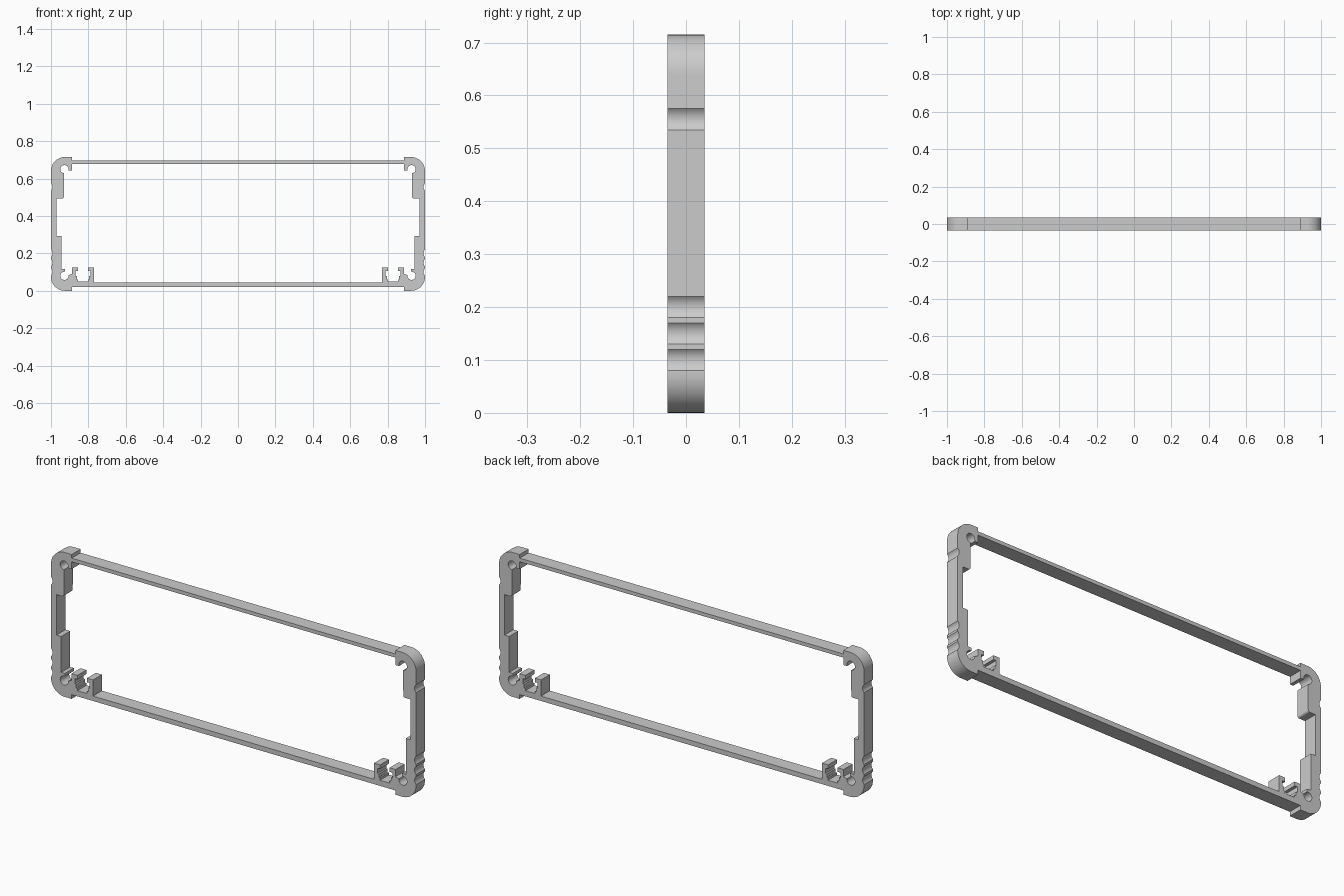
import bpy
import bmesh
from math import cos, sin, radians

TOP = 0.715
DEPTH = 0.07
SIDE = 1.0


def arc(cx, cz, radius, start, end, steps):
    """Points along a circular arc, angles in degrees."""
    angles = [radians(start + (end - start) * i / steps) for i in range(steps + 1)]
    return [(cx + radius * cos(a), cz + radius * sin(a)) for a in angles]


def grip_groove(z):
    """Shallow concave groove in the outer side wall, running downwards."""
    return arc(SIDE + 0.021, z, 0.029, 136.4, 223.6, 10)


def outer_contour():
    """Top rail, rounded corners, grooved side wall and bottom rail."""
    corner, step, inset = 0.075, 0.887, 0.018
    points = [(0, TOP - inset), (step, TOP - inset), (step, TOP)]
    points += arc(SIDE - corner, TOP - corner, corner, 90, 0, 12)
    for z in (0.555, 0.2, 0.15, 0.1):
        points += grip_groove(z)
    points += arc(SIDE - corner, corner, corner, 0, -90, 12)
    points += [(step, 0), (step, 0.021), (0, 0.021)]
    return points


def slot_channel(floor):
    """Symmetrical slot with hooked lips and small ledges."""
    centre, lip_top, lip_under = 0.829, 0.125, 0.105
    half = [(0.059, lip_top), (0.026, lip_top), (0.026, lip_under),
            (0.041, lip_under), (0.041, 0.078), (0.033, 0.078),
            (0.033, 0.06), (0.026, 0.06), (0.026, floor + 0.004)]
    inner_side = [(centre - x, z) for x, z in half]
    outer_side = [(centre + x, z) for x, z in reversed(half)]
    return [(centre - 0.059, floor)] + inner_side + outer_side


def inner_contour():
    """Slot, screw channels and stepped wall pads, running upwards."""
    floor, screw_x, screw_r = 0.045, 0.928, 0.022
    points = [(0, floor)] + slot_channel(floor)
    # Lower screw channel, open towards the inside
    points += [(0.888, 0.09)]
    points += arc(screw_x, 0.08, screw_r, 170, 460, 20)
    # Wall pads with a thin recess between them
    points += [(0.924, 0.116), (0.944, 0.116), (0.944, 0.294),
               (0.97, 0.294), (0.97, 0.494)]
    points += arc(0.94, 0.504, 0.01, 270, 180, 4)
    # Upper screw channel and its lip
    points += arc(screw_x, 0.65, screw_r, -85, 180, 20)
    points += [(0.906, 0.642), (0.888, 0.642), (0.888, 0.679), (0, 0.679)]
    return points


def extrude_half(name, outline, material):
    """Extrude a half outline through the depth and mirror it across x."""
    bm = bmesh.new()
    front = bm.faces.new([bm.verts.new((x, -DEPTH / 2, z)) for x, z in outline])
    grown = bmesh.ops.extrude_face_region(bm, geom=[front], use_keep_orig=True)
    moved = [v for v in grown["geom"] if isinstance(v, bmesh.types.BMVert)]
    bmesh.ops.translate(bm, verts=moved, vec=(0, DEPTH, 0))
    # Open the rail ends so both halves join into one continuous ring
    ends = [f for f in bm.faces if all(abs(v.co.x) < 1e-5 for v in f.verts)]
    bmesh.ops.delete(bm, geom=ends, context="FACES_ONLY")
    loose = [e for e in bm.edges if not e.link_faces]
    bmesh.ops.delete(bm, geom=loose, context="EDGES")
    bmesh.ops.recalc_face_normals(bm, faces=bm.faces)
    if max(bm.faces, key=lambda f: f.calc_center_median().x).normal.x < 0:
        bmesh.ops.reverse_faces(bm, faces=bm.faces)

    mesh = bpy.data.meshes.new(name)
    bm.to_mesh(mesh)
    bm.free()
    mesh.materials.append(material)
    obj = bpy.data.objects.new(name, mesh)
    bpy.context.collection.objects.link(obj)

    bpy.ops.object.select_all(action="DESELECT")
    obj.select_set(True)
    bpy.context.view_layer.objects.active = obj
    bpy.ops.object.shade_smooth_by_angle(angle=radians(30))
    mirror = obj.modifiers.new("Mirror", "MIRROR")
    mirror.use_axis[0] = True
    mirror.use_clip = True
    return obj


def flat_material(name, colour):
    mat = bpy.data.materials.new(name)
    mat.use_nodes = True
    mat.diffuse_color = colour
    for node in mat.node_tree.nodes:
        if node.type == "BSDF_PRINCIPLED":
            node.inputs["Base Color"].default_value = colour
    return mat


default_cube = bpy.data.objects.get("Cube")
if default_cube:
    bpy.data.objects.remove(default_cube, do_unlink=True)

# Continuous case frame with corner posts, rails, slots and screw channels
grey = flat_material("light_grey", (0.6, 0.6, 0.6, 1))
extrude_half("case_frame", outer_contour() + inner_contour(), grey)
